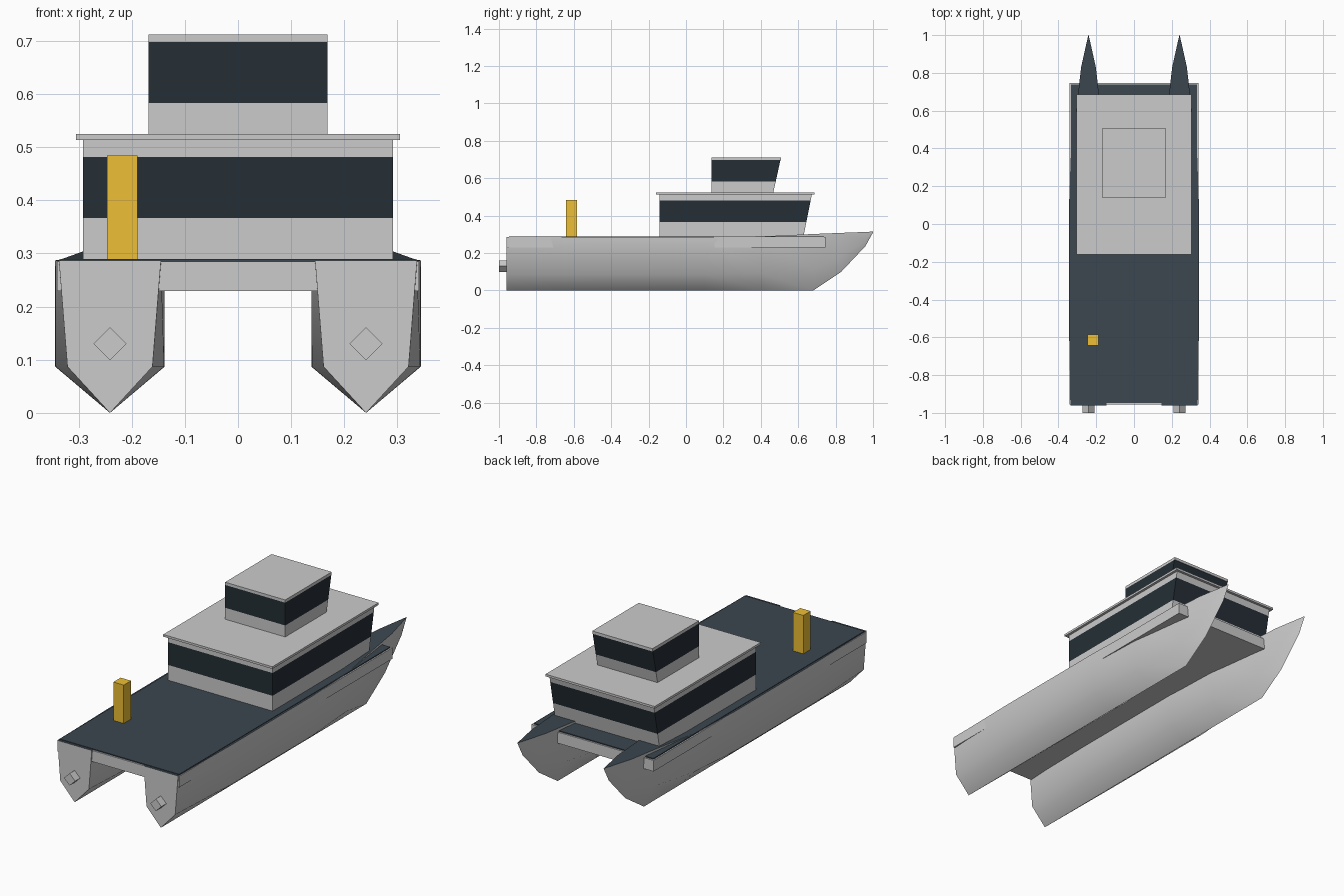
import bpy, math

if "Cube" in bpy.data.objects:
    bpy.data.objects.remove(bpy.data.objects["Cube"])


def material(name, r, g, b):
    m = bpy.data.materials.new(name)
    m.diffuse_color = (r, g, b, 1)
    m.use_nodes = True
    m.node_tree.nodes["Principled BSDF"].inputs["Base Color"].default_value = m.diffuse_color
    return m


DECK = material("deck_slate", 0.045, 0.063, 0.08)
GLASS = material("dark_glass", 0.018, 0.028, 0.036)
GOLD = material("gold_paint", 0.85, 0.52, 0.035)


def mesh_object(name, verts, faces, mat=None):
    me = bpy.data.meshes.new(name)
    me.from_pydata(verts, [], faces)
    me.update()
    ob = bpy.data.objects.new(name, me)
    bpy.context.collection.objects.link(ob)
    if mat:
        me.materials.append(mat)
    return ob


def block(name, x0, x1, back, front0, front1, z0, z1, mat=None):
    """Box whose forward face may rake from front0 (bottom) to front1 (top)."""
    v = [(x0, back, z0), (x1, back, z0), (x1, front0, z0), (x0, front0, z0),
         (x0, back, z1), (x1, back, z1), (x1, front1, z1), (x0, front1, z1)]
    f = [(3, 2, 1, 0), (4, 5, 6, 7), (0, 1, 5, 4),
         (1, 2, 6, 5), (2, 3, 7, 6), (3, 0, 4, 7)]
    return mesh_object(name, v, f, mat)


# Hull stations: y, deck half width, deck z, chine half width, chine z, keel z
STATIONS = [(-0.96, 0.096, 0.287, 0.080, 0.087, 0.0),
            (-0.55, 0.103, 0.287, 0.102, 0.087, 0.0),
            (0.10, 0.103, 0.287, 0.103, 0.087, 0.0),
            (0.40, 0.092, 0.289, 0.086, 0.092, 0.0),
            (0.68, 0.056, 0.302, 0.044, 0.110, 0.0),
            (0.83, 0.039, 0.308, 0.024, 0.178, 0.10),
            (0.96, 0.010, 0.313, 0.007, 0.268, 0.238),
            (1.00, 0.0008, 0.315, 0.0006, 0.313, 0.311)]


def hull(name, cx):
    verts, faces = [], []
    for y, dw, dz, cw, cz, kz in STATIONS:
        verts += [(cx - dw, y, dz), (cx - cw, y, cz), (cx, y, kz),
                  (cx + cw, y, cz), (cx + dw, y, dz)]
    n = len(STATIONS)
    for s in range(n - 1):
        a, b = s * 5, s * 5 + 5
        for i in range(5):
            j = (i + 1) % 5
            faces.append((a + i, a + j, b + j, b + i))
    faces += [(4, 3, 2, 1, 0), tuple(range(5 * n - 5, 5 * n))]
    # outward winding
    faces = [tuple(reversed(f)) for f in faces]
    faces[-2], faces[-1] = (0, 1, 2, 3, 4), tuple(reversed(range(5 * n - 5, 5 * n)))
    ob = mesh_object(name, verts, faces)
    ob.data.materials.append(None)
    ob.data.materials.append(DECK)
    # top strip of each hull is deck coloured
    for p in ob.data.polygons:
        if p.index < 5 * (n - 1) and p.index % 5 == 4:
            p.material_index = 1
    bpy.ops.object.select_all(action='DESELECT')
    ob.select_set(True)
    bpy.context.view_layer.objects.active = ob
    bpy.ops.object.shade_smooth_by_angle(angle=math.radians(60))


# Twin hulls and four-sided stern jets
for side, cx in (("left", -0.241), ("right", 0.241)):
    hull(side + "_hull", cx)
    bpy.ops.mesh.primitive_cylinder_add(vertices=4, radius=0.031, depth=0.06,
                                        location=(cx, -0.97, 0.13),
                                        rotation=(math.pi / 2, 0, 0))
    bpy.context.object.name = side + "_stern_jet"

# Bridging deck and its dark walking surface
block("bridge_deck", -0.341, 0.341, -0.955, 0.746, 0.746, 0.229, 0.285)
block("deck_surface", -0.334, 0.334, -0.947, 0.738, 0.738, 0.284, 0.290, DECK)


def cabin(name, w, back, front, slope, levels, roof_w, roof_back, roof_front, roof_top):
    """Stacked wall and window bands with a raked front, plus a roof slab."""
    for i in range(len(levels) - 1):
        z0, z1 = levels[i], levels[i + 1]
        f0 = front + slope * (z0 - levels[0])
        f1 = front + slope * (z1 - levels[0])
        label = ("_lower_wall", "_window_band", "_upper_wall")[i]
        block(name + label, -w, w, back, f0, f1, z0, z1, GLASS if i == 1 else None)
    block(name + "_roof", -roof_w, roof_w, roof_back, roof_front, roof_front,
          levels[-1], roof_top)


# Main cabin and wheelhouse
cabin("main_cabin", 0.292, -0.141, 0.628, 0.2, (0.288, 0.367, 0.482, 0.514),
      0.305, -0.161, 0.686, 0.525)
cabin("wheelhouse", 0.168, 0.137, 0.467, 0.22, (0.525, 0.583, 0.698),
      0.168, 0.137, 0.508, 0.712)

# Gold funnel post on the aft deck
block("deck_post", -0.247, -0.189, -0.642, -0.584, -0.584, 0.288, 0.484, GOLD)
